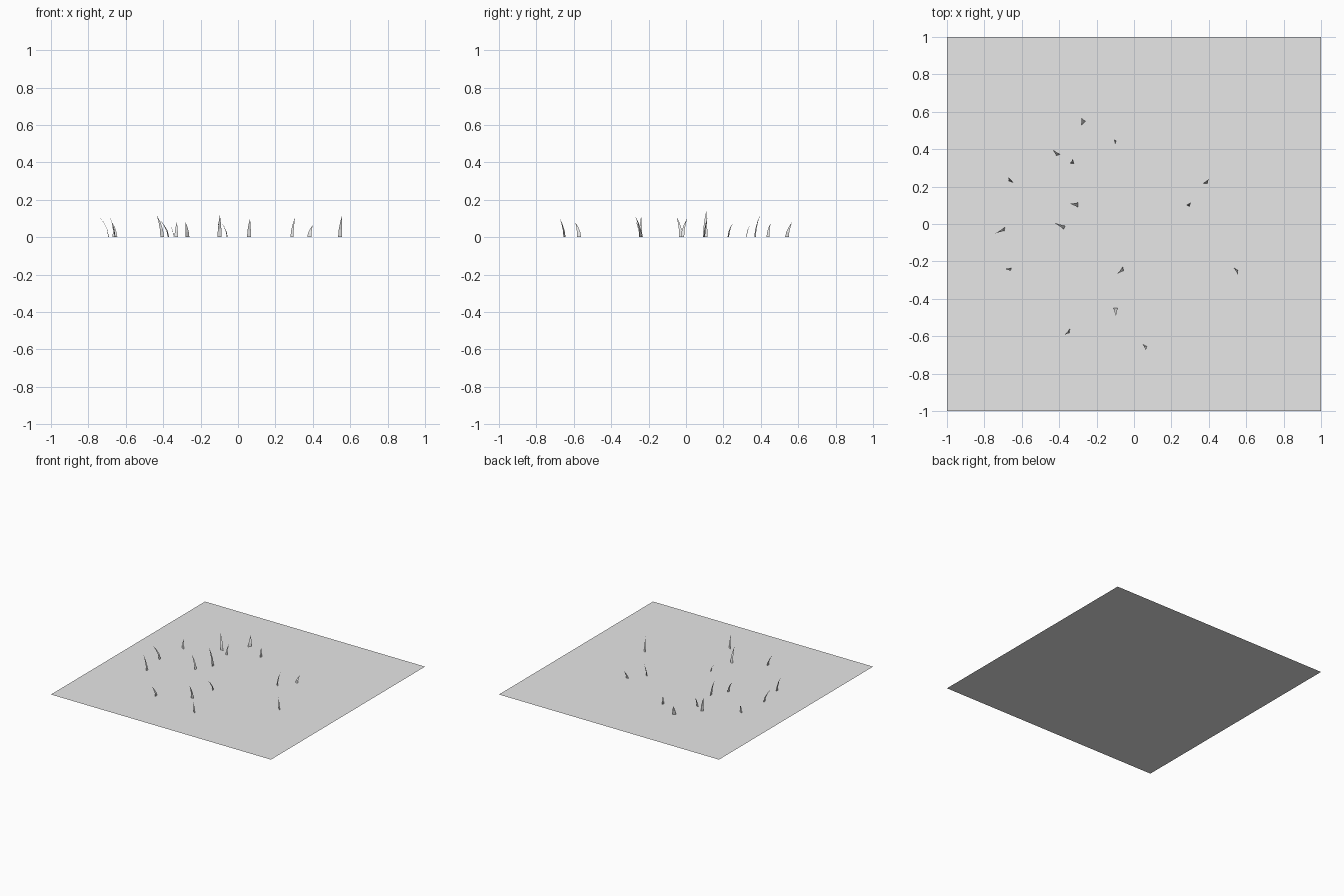
import bpy

grey = bpy.data.materials.new("light_grey")
grey.diffuse_color = (0.8, 0.8, 0.8, 1)


def make_object(name, verts, faces):
    mesh = bpy.data.meshes.new(name)
    mesh.from_pydata(verts, [], faces)
    mesh.materials.append(grey)
    obj = bpy.data.objects.new(name, mesh)
    bpy.context.collection.objects.link(obj)


def blade(name, ax, ay, bx, by, tx, ty, h):
    """Tapered blade from base edge a-b, bending over to the tip t at height h."""
    mx, my = (ax + bx) / 2, (ay + by) / 2
    verts = []
    for t, width in ((0, 1), (0.36, 0.8), (0.7, 0.45)):
        bend = t ** 1.8
        cx, cy = mx + (tx - mx) * bend, my + (ty - my) * bend
        for px, py in ((ax, ay), (bx, by)):
            verts.append((cx + (px - mx) * width, cy + (py - my) * width, h * t))
    verts.append((tx, ty, h))
    make_object(name, verts, [(0, 1, 3, 2), (2, 3, 5, 4), (4, 5, 6)])


# Flat ground sheet
make_object("ground_sheet", [(-1, -1, 0), (1, -1, 0), (1, 1, 0), (-1, 1, 0)], [(0, 1, 2, 3)])

# Grass blades: base edge start, base edge end, tip, height
blades = [
    (-.26, .55, -.28, .53, -.28, .567, .08),
    (-.10, .43, -.095, .447, -.107, .452, .075),
    (-.415, .365, -.395, .373, -.435, .397, .12),
    (-.34, .325, -.32, .322, -.327, .348, .08),
    (-.645, .222, -.67, .23, -.67, .25, .075),
    (.37, .217, .392, .217, .40, .24, .065),
    (-.30, .115, -.30, .09, -.34, .108, .14),
    (.28, .102, .297, .094, .305, .115, .105),
    (-.368, -.01, -.375, -.028, -.425, .006, .10),
    (-.69, -.017, -.693, -.036, -.74, -.05, .11),
    (-.655, -.234, -.66, -.25, -.69, -.24, .115),
    (-.06, -.23, -.055, -.25, -.09, -.267, .08),
    (.535, -.235, .555, -.247, .556, -.272, .115),
    (-.11, -.45, -.087, -.45, -.097, -.492, .12),
    (-.343, -.56, -.345, -.582, -.37, -.592, .08),
    (.048, -.644, .07, -.655, .064, -.675, .10),
]
for i, b in enumerate(blades, 1):
    blade(f"grass_blade_{i}", *b)
